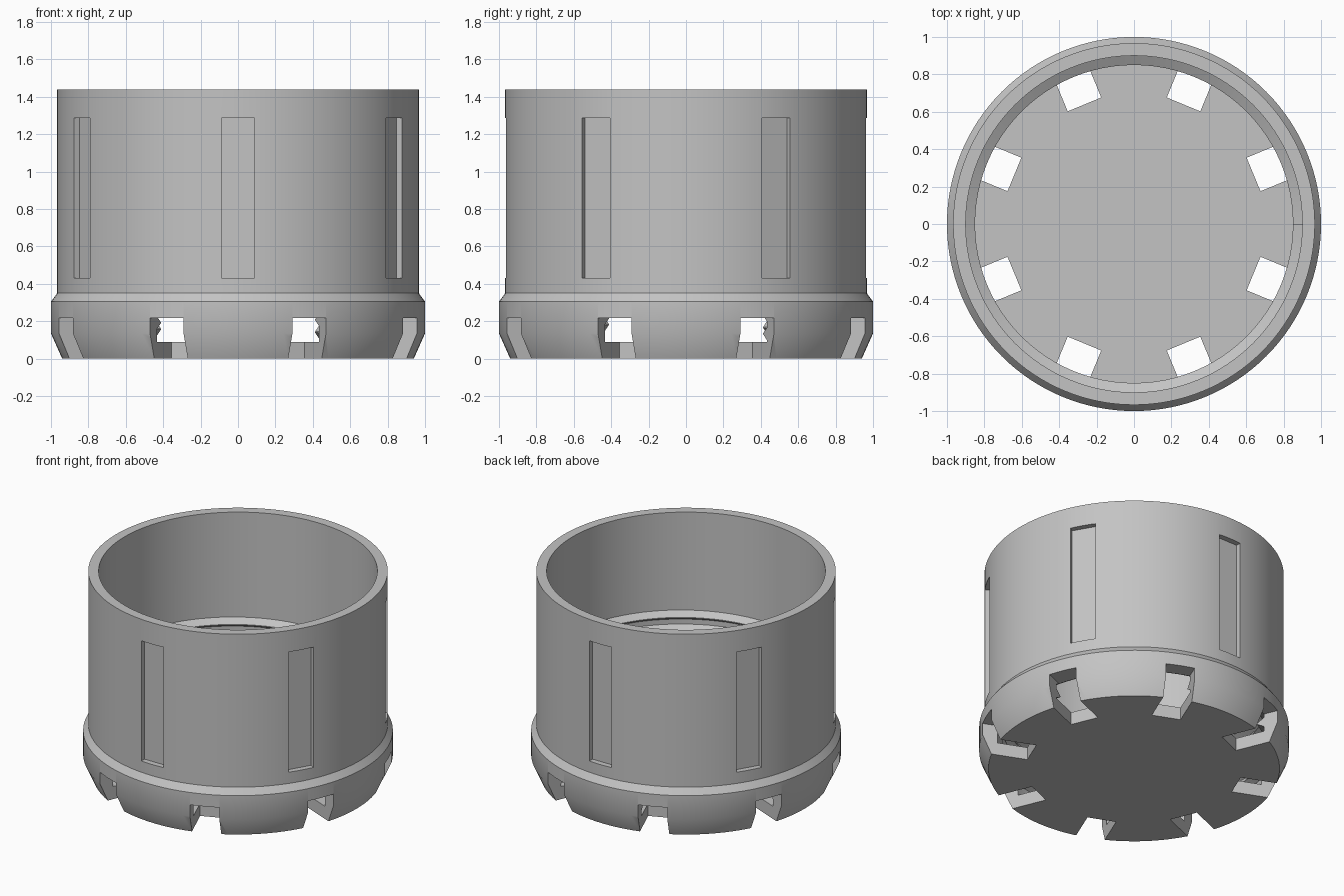
import bpy, bmesh, math
from mathutils import Matrix, Vector

cube = bpy.data.objects.get("Cube")
if cube:
    bpy.data.objects.remove(cube, do_unlink=True)

grey = bpy.data.materials.new("light_grey")
grey.use_nodes = True
COLOR = (0.55, 0.55, 0.55, 1)
grey.diffuse_color = COLOR
grey.node_tree.nodes["Principled BSDF"].inputs["Base Color"].default_value = COLOR


def make_object(name, bm):
    bmesh.ops.recalc_face_normals(bm, faces=bm.faces[:])
    mesh = bpy.data.meshes.new(name)
    bm.to_mesh(mesh)
    bm.free()
    mesh.materials.append(grey)
    obj = bpy.data.objects.new(name, mesh)
    bpy.context.collection.objects.link(obj)
    return obj


def lathe(name, profile, steps):
    bm = bmesh.new()
    verts = [bm.verts.new((r, 0, z)) for r, z in profile]
    edges = [bm.edges.new(pair) for pair in zip(verts, verts[1:])]
    bmesh.ops.spin(bm, geom=verts + edges, axis=(0, 0, 1), cent=(0, 0, 0),
                   angle=math.tau, steps=steps, use_duplicate=False)
    bmesh.ops.remove_doubles(bm, verts=bm.verts[:], dist=1e-4)
    return make_object(name, bm)


def helix(name, section, z_start, pitch, turns, steps):
    """Sweep a closed (radius, height) section up a helix and cap its ends."""
    bm = bmesh.new()
    rings = []
    for i in range(turns * steps + 1):
        t = i / steps
        a = math.tau * t
        rings.append([bm.verts.new((r * math.cos(a), r * math.sin(a),
                                    z_start + pitch * t + h)) for r, h in section])
    n = len(section)
    for low, high in zip(rings, rings[1:]):
        for k in range(n):
            bm.faces.new((low[k], low[(k + 1) % n], high[(k + 1) % n], high[k]))
    bm.faces.new(rings[0])
    bm.faces.new(rings[-1][::-1])
    return make_object(name, bm)


def radial_boxes(name, count, first_angle, radii, width, heights):
    bm = bmesh.new()
    size = Vector((radii[1] - radii[0], width, heights[1] - heights[0]))
    centre = Vector((sum(radii) / 2, 0, sum(heights) / 2))
    for i in range(count):
        turn = Matrix.Rotation(first_angle + math.tau * i / count, 4, 'Z')
        bmesh.ops.create_cube(bm, size=1, matrix=turn @ Matrix.Translation(centre)
                              @ Matrix.Diagonal(size.to_4d()))
    obj = make_object(name, bm)
    obj.hide_render = True
    return obj


def cut(obj, cutters):
    bpy.ops.object.select_all(action='DESELECT')
    bpy.context.view_layer.objects.active = obj
    obj.select_set(True)
    for cutter in cutters:
        mod = obj.modifiers.new("cut", 'BOOLEAN')
        mod.operation = 'DIFFERENCE'
        mod.solver = 'EXACT'
        mod.object = cutter
        bpy.ops.object.modifier_apply(modifier=mod.name)
    bpy.ops.object.shade_smooth_by_angle(angle=math.radians(30))


# Cup body: tapered foot, collar, straight wall, open top and thick floor
body = lathe("cup_body", [(0, 0), (0.94, 0), (1, 0.135), (1, 0.305), (0.967, 0.35),
                          (0.967, 1.44), (0.9, 1.44), (0.9, 0.09), (0, 0.09)], 128)

# Inner screw thread
thread = helix("inner_thread", [(0.91, -0.038), (0.85, -0.003), (0.85, 0.003),
                                (0.91, 0.038)], 0.125, 0.1, 6, 96)

# Slots around the foot and shallow panels around the wall
slots = radial_boxes("slot_cutters", 8, math.pi / 8, (0.692, 1.2), 0.194, (-0.2, 0.217))
panels = radial_boxes("panel_cutters", 6, math.pi / 6, (0.927, 1.2), 0.175, (0.43, 1.287))
cut(body, [slots, panels])
cut(thread, [slots])

for helper in (slots, panels):
    bpy.data.objects.remove(helper, do_unlink=True)
